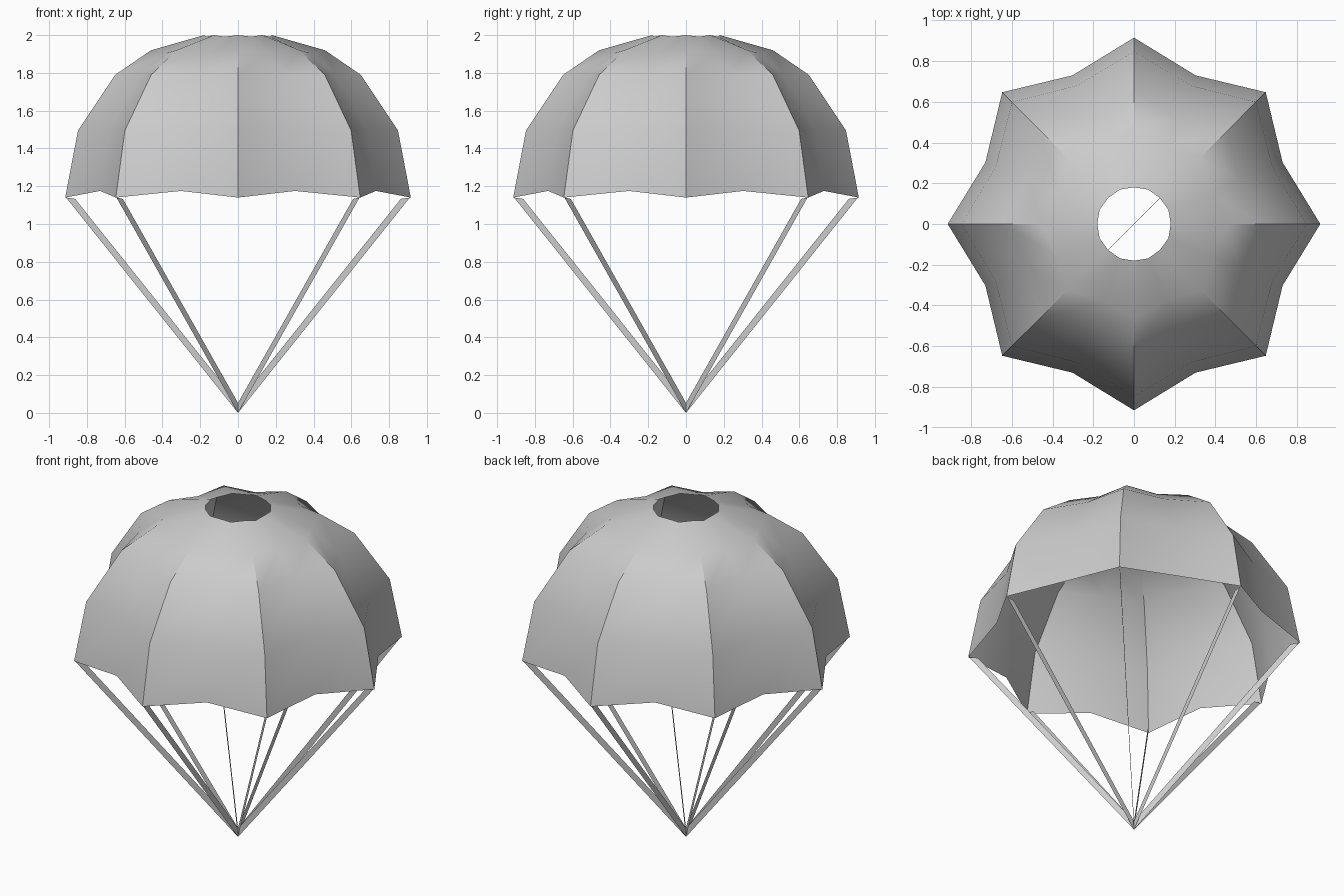
import bpy, bmesh
from math import pi, sin, cos, radians

if "Cube" in bpy.data.objects:
    bpy.data.objects.remove(bpy.data.objects["Cube"])

GORES = 8
# (radius, height) from rim to vent, on the seams and between them
SEAM = [(0.915, 1.14), (0.847, 1.495), (0.65, 1.79), (0.46, 1.92), (0.18, 2.0)]
VALLEY = [(0.79, 1.175), (0.735, 1.50), (0.56, 1.79), (0.41, 1.905), (0.183, 1.992)]


def polar(r, z, a):
    return (r * cos(a), r * sin(a), z)


def make_object(name, bm):
    mesh = bpy.data.meshes.new(name)
    bm.to_mesh(mesh)
    bm.free()
    obj = bpy.data.objects.new(name, mesh)
    bpy.context.collection.objects.link(obj)
    return obj


# Canopy: seams alternate with drawn-in gore centres, open vent on top
bm = bmesh.new()
cols = []
for i in range(GORES * 2):
    profile = VALLEY if i % 2 else SEAM
    cols.append([bm.verts.new(polar(r, z, i * pi / GORES)) for r, z in profile])
for i, a in enumerate(cols):
    b = cols[(i + 1) % len(cols)]
    for j in range(len(SEAM) - 1):
        bm.faces.new((a[j], b[j], b[j + 1], a[j + 1]))
canopy = make_object("canopy", bm)
bpy.context.view_layer.objects.active = canopy
canopy.select_set(True)
bpy.ops.object.shade_smooth_by_angle(angle=radians(35))

# Suspension lines: flat ribbons in radial planes, meeting at the bottom
RIBBON = [(0, 0), (0.91, 1.14), (0.862, 1.133), (0, 0.053)]
for i in range(GORES):
    bm = bmesh.new()
    bm.faces.new([bm.verts.new(polar(r, z, i * 2 * pi / GORES)) for r, z in RIBBON])
    make_object(f"suspension_line_{i + 1}", bm)
